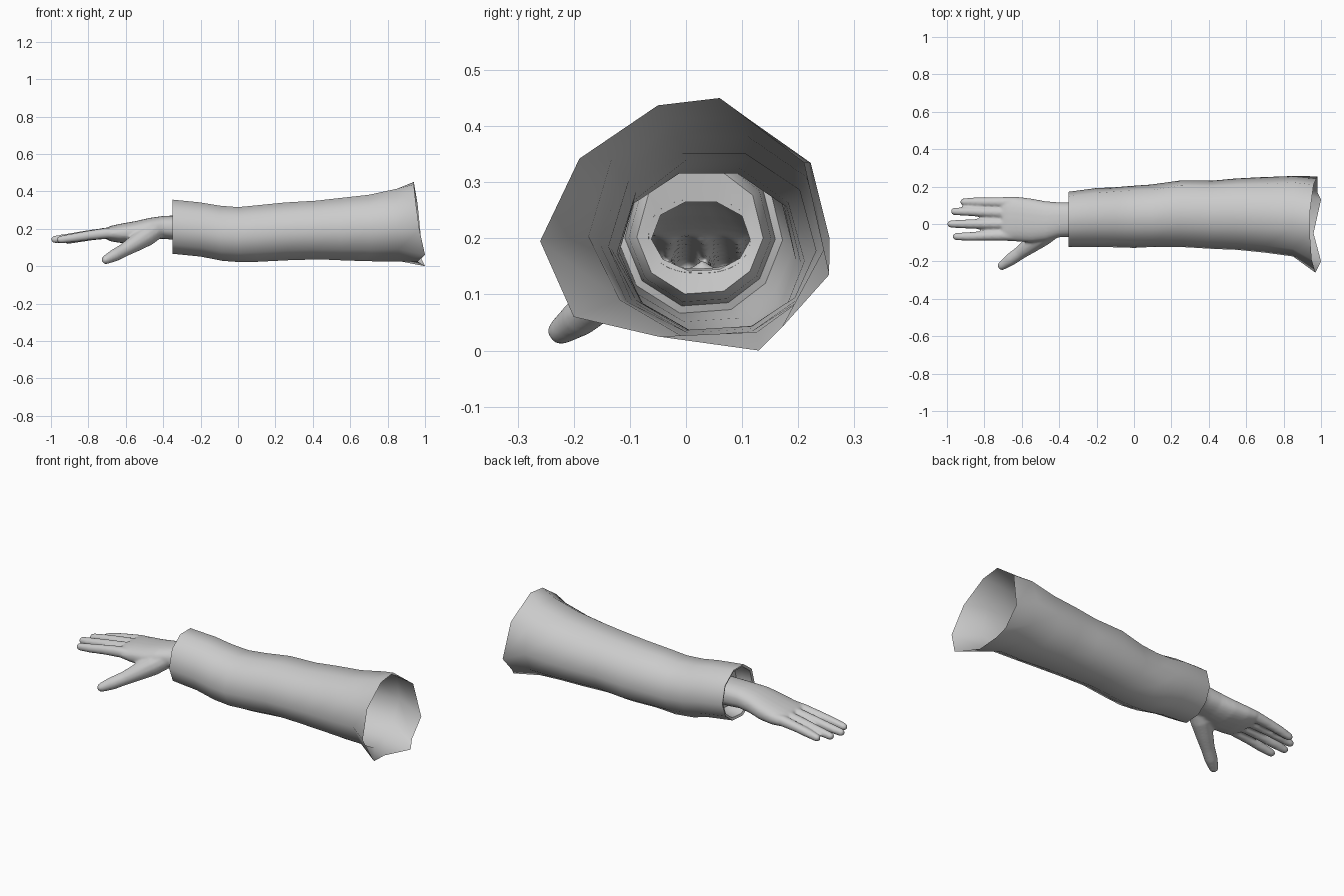
import bpy, bmesh, math, random
from mathutils import Vector

if "Cube" in bpy.data.objects:
    bpy.data.objects.remove(bpy.data.objects["Cube"])

random.seed(4)
mat = bpy.data.materials.new("light grey")
mat.diffuse_color = (0.6, 0.6, 0.6, 1)
mat.use_nodes = True
mat.node_tree.nodes["Principled BSDF"].inputs["Base Color"].default_value = mat.diffuse_color


def loft(bm, rings, caps=False):
    """Skin a list of equal-length point rings."""
    vs = [[bm.verts.new(p) for p in r] for r in rings]
    n = len(vs[0])
    for a, b in zip(vs, vs[1:]):
        for i in range(n):
            bm.faces.new((a[i], a[(i + 1) % n], b[(i + 1) % n], b[i]))
    if caps:
        bm.faces.new(vs[0][::-1])
        bm.faces.new(vs[-1])


def finish(bm, name):
    bmesh.ops.recalc_face_normals(bm, faces=bm.faces)
    me = bpy.data.meshes.new(name)
    bm.to_mesh(me)
    bm.free()
    me.materials.append(mat)
    me.shade_smooth()
    ob = bpy.data.objects.new(name, me)
    bpy.context.collection.objects.link(ob)
    return ob


def oval(x, y0, y1, z0, z1, angles, k=1.0, power=1.0):
    """Oval ring in the yz plane fitted to the given extents."""
    yc, zc, ry, rz = (y0 + y1) / 2, (z0 + z1) / 2, (y1 - y0) / 2 * k, (z1 - z0) / 2 * k
    f = lambda v: math.copysign(abs(v) ** power, v)
    return [Vector((x, yc + ry * f(math.cos(a)), zc + rz * f(math.sin(a)))) for a in angles]


# Sleeve: ten-sided tube with slight wrinkles and a ragged shoulder edge
ANG = [math.radians(a) for a in (185, 144, 108, 72, 34, -6, -38, -68, -104, -140)]
cuff = (-0.35, -0.12, 0.17, 0.065, 0.36)
sections = [
    cuff,
    (-0.20, -0.12, 0.19, 0.05, 0.345),
    (-0.10, -0.122, 0.198, 0.027, 0.328),
    (0.00, -0.125, 0.205, 0.02, 0.32),
    (0.10, -0.12, 0.207, 0.022, 0.33),
    (0.25, -0.12, 0.235, 0.03, 0.345),
    (0.42, -0.13, 0.23, 0.035, 0.355),
    (0.55, -0.135, 0.24, 0.03, 0.37),
    (0.70, -0.15, 0.245, 0.025, 0.387),
    (0.85, -0.17, 0.255, 0.022, 0.42),
]
rings = [oval(*s, ANG, 1.02) for s in sections]
for r in rings[2:]:
    for i in (5, 6, 7, 8, 9):
        r[i].x += random.uniform(-0.02, 0.02)
        r[i].y += random.uniform(-0.006, 0.006)
rings.append([Vector(p) for p in (
    (0.97, -0.26, 0.195), (0.95, -0.19, 0.342), (0.94, -0.05, 0.437), (0.94, 0.06, 0.45),
    (0.96, 0.21, 0.335), (0.98, 0.255, 0.135), (0.98, 0.17, 0.04), (1.0, 0.13, 0.0),
    (0.96, -0.05, 0.025), (1.0, -0.20, 0.06))])
bm = bmesh.new()
loft(bm, rings)
sleeve = finish(bm, "sleeve")

# Cuff lining: turned in at the rim and closed around the wrist
bm = bmesh.new()
loft(bm, [oval(*cuff, ANG, 1.02),
          oval(-0.345, *cuff[1:], ANG, 0.93),
          oval(-0.29, *cuff[1:], ANG, 0.88),
          oval(-0.262, *cuff[1:], ANG, 0.78),
          oval(-0.27, -0.062, 0.115, 0.14, 0.268, ANG, 1.0)])
lining = finish(bm, "cuff_lining")
for ob in (sleeve, lining):
    bpy.ops.object.select_all(action='DESELECT')
    ob.select_set(True)
    bpy.context.view_layer.objects.active = ob
    bpy.ops.object.shade_smooth_by_angle(angle=math.radians(50))

# Hand: palm and wrist loft
bm = bmesh.new()
ROUND = [math.tau * i / 24 for i in range(24)]
palm = [
    (-0.20, -0.065, 0.115, 0.135, 0.27),
    (-0.35, -0.068, 0.115, 0.142, 0.27),
    (-0.40, -0.07, 0.115, 0.147, 0.268),
    (-0.47, -0.09, 0.12, 0.138, 0.258),
    (-0.55, -0.098, 0.135, 0.125, 0.24),
    (-0.63, -0.092, 0.145, 0.125, 0.226),
    (-0.68, -0.09, 0.146, 0.133, 0.215),
    (-0.705, -0.083, 0.138, 0.145, 0.205),
]
loft(bm, [oval(*s, ROUND, 1.01, 0.85) for s in palm], True)


def digit(points):
    """Round-tipped tube through (x, y, z, radius) points."""
    pts = [Vector(p[:3]) for p in points]
    rad = [p[3] for p in points]
    d = (pts[-1] - pts[-2]).normalized()
    tip, r = pts[-1], rad[-1]
    for t in (30, 55, 75):
        pts.append(tip + d * r * math.sin(math.radians(t)))
        rad.append(r * math.cos(math.radians(t)))
    out = []
    for i, p in enumerate(pts):
        t = (pts[min(i + 1, len(pts) - 1)] - pts[max(i - 1, 0)]).normalized()
        u = t.cross(Vector((0, 0, 1))).normalized()
        w = u.cross(t)
        out.append([p + (u * math.cos(a) + w * math.sin(a)) * rad[i] for a in ROUND[::2]])
    loft(bm, out, True)


# Four fingers: root y, tip y, tip x, tip z
for y0, y1, xt, zt in ((0.115, 0.118, -0.93, 0.138), (0.06, 0.067, -0.98, 0.142),
                       (0.0, 0.0, -1.0, 0.143), (-0.06, -0.067, -0.97, 0.142)):
    xr = -0.62
    L = xt + 0.02 - xr
    digit([(xr, y0, 0.18, 0.03),
           (xr + L * 0.25, y0, 0.176, 0.03),
           (xr + L * 0.55, (y0 + y1) / 2, 0.164, 0.026),
           (xr + L * 0.8, y1, 0.151, 0.024),
           (xt + 0.02, y1, zt, 0.02)])

# Thumb
digit([(-0.42, -0.02, 0.205, 0.05), (-0.49, -0.065, 0.16, 0.055), (-0.55, -0.11, 0.122, 0.046),
       (-0.61, -0.155, 0.085, 0.036), (-0.66, -0.19, 0.058, 0.034), (-0.705, -0.222, 0.035, 0.025)])

# Fuse into one smooth skin, then open the wrist inside the cuff
hand = finish(bm, "hand")
m = hand.modifiers.new("fuse", 'REMESH')
m.mode = 'VOXEL'
m.voxel_size = 0.007
m.use_smooth_shade = True
s = hand.modifiers.new("soften", 'SMOOTH')
s.factor = 0.5
s.iterations = 6
dg = bpy.context.evaluated_depsgraph_get()
me = bpy.data.meshes.new_from_object(hand.evaluated_get(dg))
hand.modifiers.clear()
bm = bmesh.new()
bm.from_mesh(me)
bmesh.ops.delete(bm, geom=[f for f in bm.faces if f.calc_center_median().x > -0.26], context='FACES')
bm.to_mesh(me)
bm.free()
hand.data = me
if not me.materials:
    me.materials.append(mat)
me.shade_smooth()
